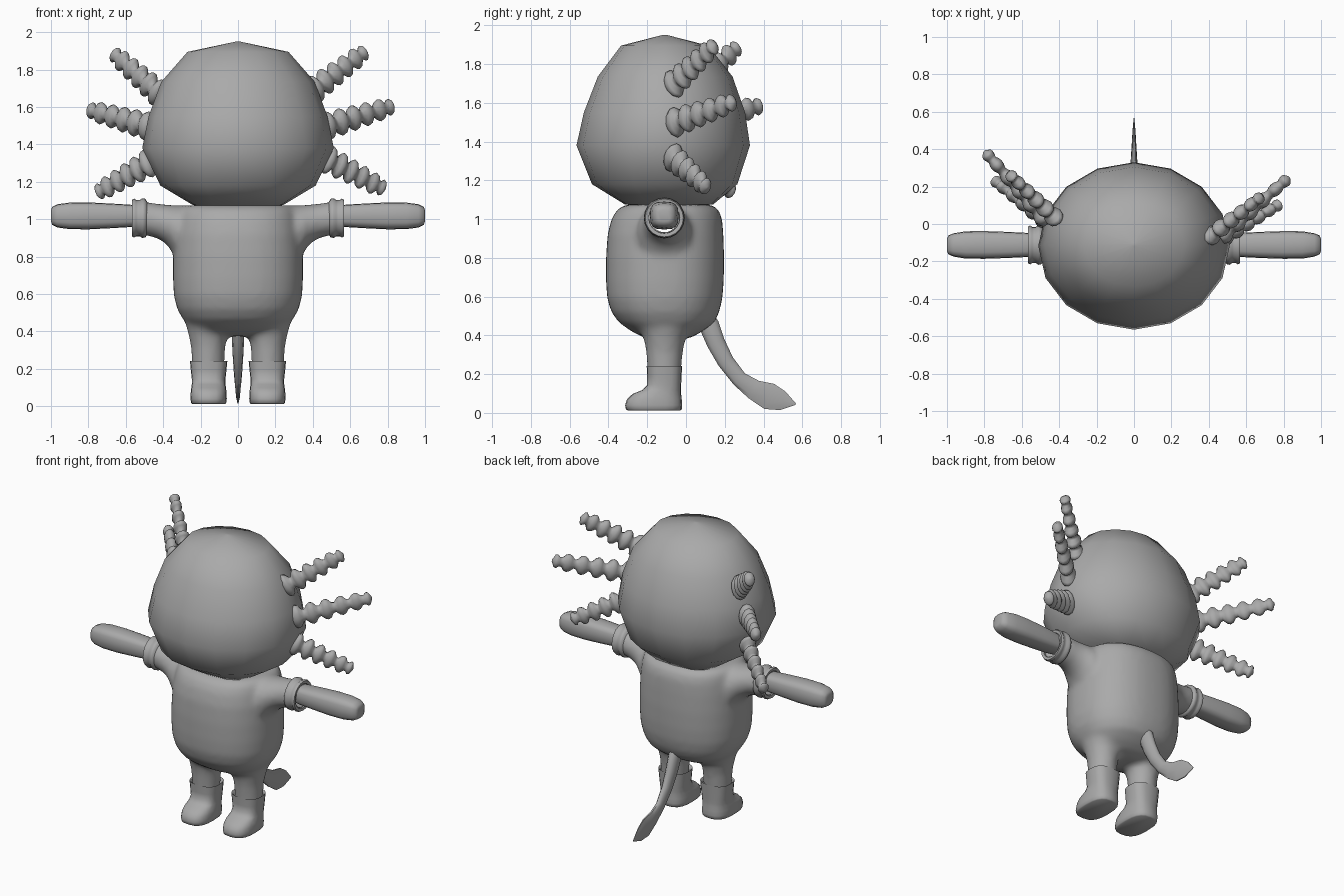
import bpy, bmesh, math
from mathutils import Vector as V

if "Cube" in bpy.data.objects:
    bpy.data.objects.remove(bpy.data.objects["Cube"], do_unlink=True)

GREY = (0.4, 0.4, 0.4, 1)
mat = bpy.data.materials.new("plain grey")
mat.use_nodes = True
mat.diffuse_color = GREY
mat.node_tree.nodes["Principled BSDF"].inputs["Base Color"].default_value = GREY


def tube(bm, rings, n=16, power=2, closed=False):
    """Skin (centre, u, v) superelliptic rings; a ring may add its own power."""
    loops = []
    for c, u, v, *own in rings:
        e = 2 / (own[0] if own else power)
        loop = []
        for i in range(n):
            a = math.tau * i / n
            ca, sa = math.cos(a), math.sin(a)
            loop.append(bm.verts.new(c + u * math.copysign(abs(ca) ** e, ca)
                                     + v * math.copysign(abs(sa) ** e, sa)))
        loops.append(loop)
    pairs = list(zip(loops, loops[1:]))
    if closed:
        pairs.append((loops[-1], loops[0]))
    else:
        bm.faces.new(loops[0])
        bm.faces.new(loops[-1])
    for a, b in pairs:
        for i in range(n):
            j = (i + 1) % n
            bm.faces.new((a[i], a[j], b[j], b[i]))


def finish(name, bm, angle=60):
    bmesh.ops.recalc_face_normals(bm, faces=bm.faces)
    me = bpy.data.meshes.new(name)
    bm.to_mesh(me)
    bm.free()
    ob = bpy.data.objects.new(name, me)
    bpy.context.collection.objects.link(ob)
    me.materials.append(mat)
    bpy.ops.object.select_all(action='DESELECT')
    ob.select_set(True)
    bpy.context.view_layer.objects.active = ob
    bpy.ops.object.shade_smooth_by_angle(angle=math.radians(angle))
    return ob


def upright(rows, cx=0):
    """Horizontal rings from (z, half width, front y, back y)."""
    return [(V((cx, (f + b) / 2, z)), V((w, 0, 0)), V((0, (b - f) / 2, 0)), *own)
            for z, w, f, b, *own in rows]


def sideways(rows, s=1, cy=-0.112):
    """Rings along x from (x, centre z, half depth, half height)."""
    return [(V((s * x, cy, z)), V((0, d, 0)), V((0, 0, h))) for x, z, d, h in rows]


# Head: coarse faceted ball with a squarish base, smooth shaded
bm = bmesh.new()
tube(bm, upright([
    (1.95, .01, -.12, -.10), (1.895, .27, -.335, .115), (1.735, .41, -.455, .24),
    (1.55, .478, -.527, .305), (1.38, .512, -.565, .33), (1.18, .415, -.485, .265, 2.2),
    (1.075, .24, -.315, .14, 3.2), (1.06, .01, -.12, -.10)]), 16)
finish("head", bm, 80)

# Body: torso, sleeves and legs merged into one soft skin
bm = bmesh.new()
tube(bm, upright([
    (1.075, .29, -.31, .13), (1.05, .315, -.355, .168), (1, .328, -.385, .187),
    (.92, .34, -.405, .193), (.80, .347, -.413, .197), (.68, .348, -.413, .195),
    (.59, .343, -.407, .188), (.52, .325, -.385, .172), (.465, .295, -.345, .145),
    (.42, .25, -.28, .085), (.39, .19, -.22, .03), (.375, .1, -.17, -.03)]), 40, 2.3)
for s in (-1, 1):
    tube(bm, sideways([
        (.2, .93, .15, .145), (.34, .94, .14, .135), (.38, .972, .115, .107),
        (.43, .99, .1, .093), (.5, 1.005, .092, .09), (.56, 1.005, .092, .09)], s), 24)
    tube(bm, upright([
        (.55, .15, -.33, .12), (.46, .125, -.26, .06), (.39, .107, -.22, 0),
        (.32, .092, -.207, -.015), (.24, .088, -.2, -.022),
        (.15, .084, -.195, -.03)], .16 * s), 24)
body = finish("body", bm)
remesh = body.modifiers.new("merge", 'REMESH')
remesh.mode, remesh.voxel_size, remesh.use_smooth_shade = 'VOXEL', .018, True
smooth = body.modifiers.new("soften", 'SMOOTH')
smooth.factor, smooth.iterations = .5, 8

# Hollow running through both sleeves
bm = bmesh.new()
tube(bm, sideways([(-.65, .998, .068, .066), (.65, .998, .068, .066)]), 24)
cutter = finish("sleeve_cutter", bm)
cutter.hide_render = True
cutter.hide_set(True)
cut = body.modifiers.new("hollow", 'BOOLEAN')
cut.operation, cut.object = 'DIFFERENCE', cutter

for s, side in ((1, "left"), (-1, "right")):
    # Rolled cuff
    bm = bmesh.new()
    tube(bm, sideways([(x, 1.006, r, r) for x, r in (
        (.485, .085), (.495, .103), (.512, .106), (.525, .097), (.545, .097),
        (.555, .104), (.568, .098), (.565, .08), (.49, .078))], s), 20, closed=True)
    finish(side + "_cuff", bm)

    # Arm
    bm = bmesh.new()
    tube(bm, sideways([
        (.5, 1.018, .055, .05), (.58, 1.018, .065, .06), (.68, 1.018, .07, .066),
        (.8, 1.018, .074, .072), (.9, 1.018, .073, .071), (.965, 1.018, .062, .062),
        (.993, 1.018, .05, .048), (1, 1.018, .03, .03)], s), 16, 3)
    finish(side + "_arm", bm)

    # Boot with an open rim and a rounded toe
    bm = bmesh.new()
    tube(bm, upright([
        (.2, .08, -.18, -.04), (.235, .09, -.192, -.03), (.243, .1, -.203, -.02),
        (.19, .095, -.2, -.023), (.145, .09, -.2, -.025), (.118, .09, -.225, -.026),
        (.098, .093, -.275, -.025), (.07, .096, -.305, -.022), (.04, .097, -.314, -.02),
        (.018, .094, -.31, -.022), (.012, .088, -.3, -.03)], .157 * s), 20, 2.7)
    finish(side + "_boot", bm)

# Gills: broad feathery stalks with five lobes and a star-like tip
GILLS = {
    "left_upper": ((.39, -.08, 1.68), (.685, .15, 1.9)),
    "left_middle": ((.45, -.08, 1.49), (.83, .25, 1.605)),
    "left_lower": ((.46, -.08, 1.33), (.785, .11, 1.16)),
    "right_upper": ((-.41, .02, 1.66), (-.67, .27, 1.89)),
    "right_middle": ((-.46, .01, 1.49), (-.80, .39, 1.585)),
    "right_lower": ((-.46, .01, 1.31), (-.755, .24, 1.14))}
LOBES = 5
LOBE = ((0, .038, .036), (.22, .068, .048), (.42, .08, .052),
        (.62, .072, .048), (.82, .042, .036))
TIP = ((0, .03, .03), (.18, .046, .034), (.32, .04, .03), (.42, .02, .018), (.5, .008, .008))
for name, (start, end) in GILLS.items():
    start, end = V(start), V(end)
    d = (end - start).normalized()
    wide = (V((0, 0, 1)) - d * d.z).normalized()
    thick = d.cross(wide)
    spans = [(k + t, w * (1 - .06 * k), h * (1 - .08 * k))
             for k in range(LOBES) for t, w, h in LOBE]
    spans += [(LOBES + t, w, h) for t, w, h in TIP]
    bm = bmesh.new()
    tube(bm, [(start.lerp(end, t / (LOBES + .5)), wide * w, thick * h)
              for t, w, h in spans], 12)
    finish(name + "_gill", bm, 85)

# Tail: thin blade sweeping back to a leaf-shaped tip
path = [(.07, .53, .05, .035), (.12, .45, .055, .035), (.155, .36, .05, .033),
        (.205, .265, .045, .028), (.275, .175, .043, .022), (.35, .12, .055, .017),
        (.43, .085, .073, .012), (.5, .062, .052, .008), (.566, .045, .004, .002)]
pts = [V((0, y, z)) for y, z, _, _ in path]
rings = []
for i, (y, z, w, x) in enumerate(path):
    d = (pts[min(i + 1, len(pts) - 1)] - pts[max(i - 1, 0)]).normalized()
    rings.append((pts[i], V((x, 0, 0)), V((0, -d.z, d.y)) * w))
bm = bmesh.new()
tube(bm, rings, 10)
finish("tail", bm)
